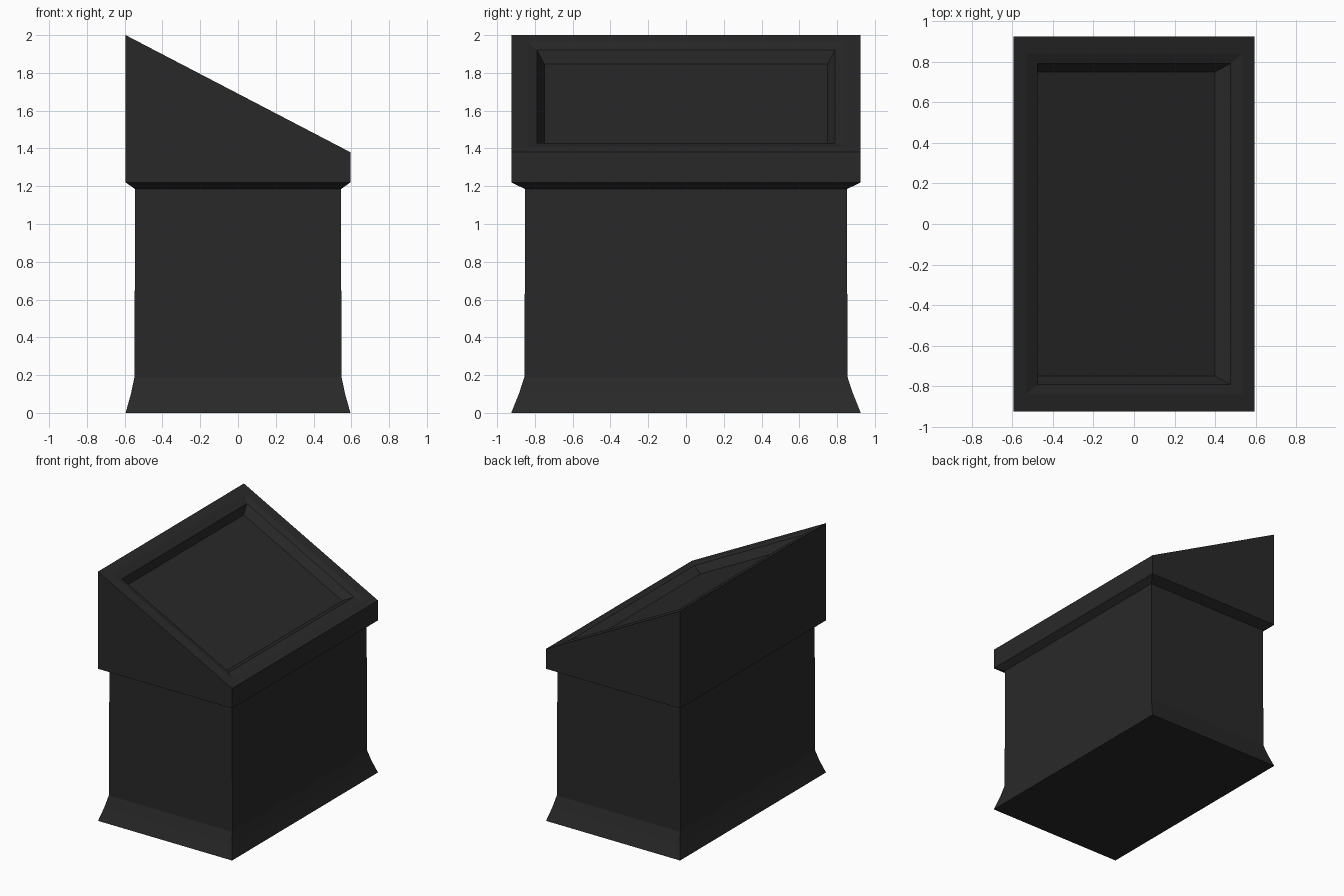
import bpy, bmesh

if "Cube" in bpy.data.objects:
    bpy.data.objects.remove(bpy.data.objects["Cube"])

HX, HY = 0.595, 0.925          # outer half sizes
Z_BACK, Z_FRONT = 2.0, 1.38    # heights of the sloped top


def slope(x):
    return Z_BACK + (Z_FRONT - Z_BACK) * (x + HX) / (2 * HX)


def flat(hx, hy, z):
    # level rectangular ring
    return [(-hx, -hy, z), (hx, -hy, z), (hx, hy, z), (-hx, hy, z)]


def tilted(x0, x1, hy, drop=0.0):
    # rectangular ring lying parallel to the sloped top
    return [(x, y, slope(x) - drop) for x, y in
            ((x0, -hy), (x1, -hy), (x1, hy), (x0, hy))]


mat = bpy.data.materials.new("charcoal")
mat.diffuse_color = (0.022, 0.022, 0.022, 1)
mat.use_nodes = True
mat.node_tree.nodes["Principled BSDF"].inputs["Base Color"].default_value = mat.diffuse_color


def loft(name, rings, cap_start=False, cap_end=False):
    bm = bmesh.new()
    loops = [[bm.verts.new(p) for p in r] for r in rings]
    for a, b in zip(loops, loops[1:]):
        for i in range(4):
            j = (i + 1) % 4
            bm.faces.new((a[i], a[j], b[j], b[i]))
    if cap_start:
        bm.faces.new(loops[0][::-1])
    if cap_end:
        bm.faces.new(loops[-1])
    mesh = bpy.data.meshes.new(name)
    bm.to_mesh(mesh)
    bm.free()
    mesh.materials.append(mat)
    ob = bpy.data.objects.new(name, mesh)
    bpy.context.collection.objects.link(ob)
    return ob


# Pedestal with flared foot
neck = flat(0.545, 0.852, 1.185)
loft("pedestal", [
    flat(HX, HY, 0.0),
    flat(0.567, 0.885, 0.1),
    flat(0.548, 0.855, 0.19),
    neck,
], cap_start=True)

# Wedge-shaped head with overhang and recessed frame
opening = tilted(-0.475, 0.475, 0.79, 0.015)
loft("sloped_head", [
    neck,
    flat(HX, HY, 1.22),
    tilted(-HX, HX, HY),
    tilted(-0.53, 0.535, 0.84),
    opening,
])

# Sunken display panel and its side walls
loft("recessed_panel", [
    opening,
    tilted(-0.475, 0.4, 0.75, 0.09),
], cap_end=True)
